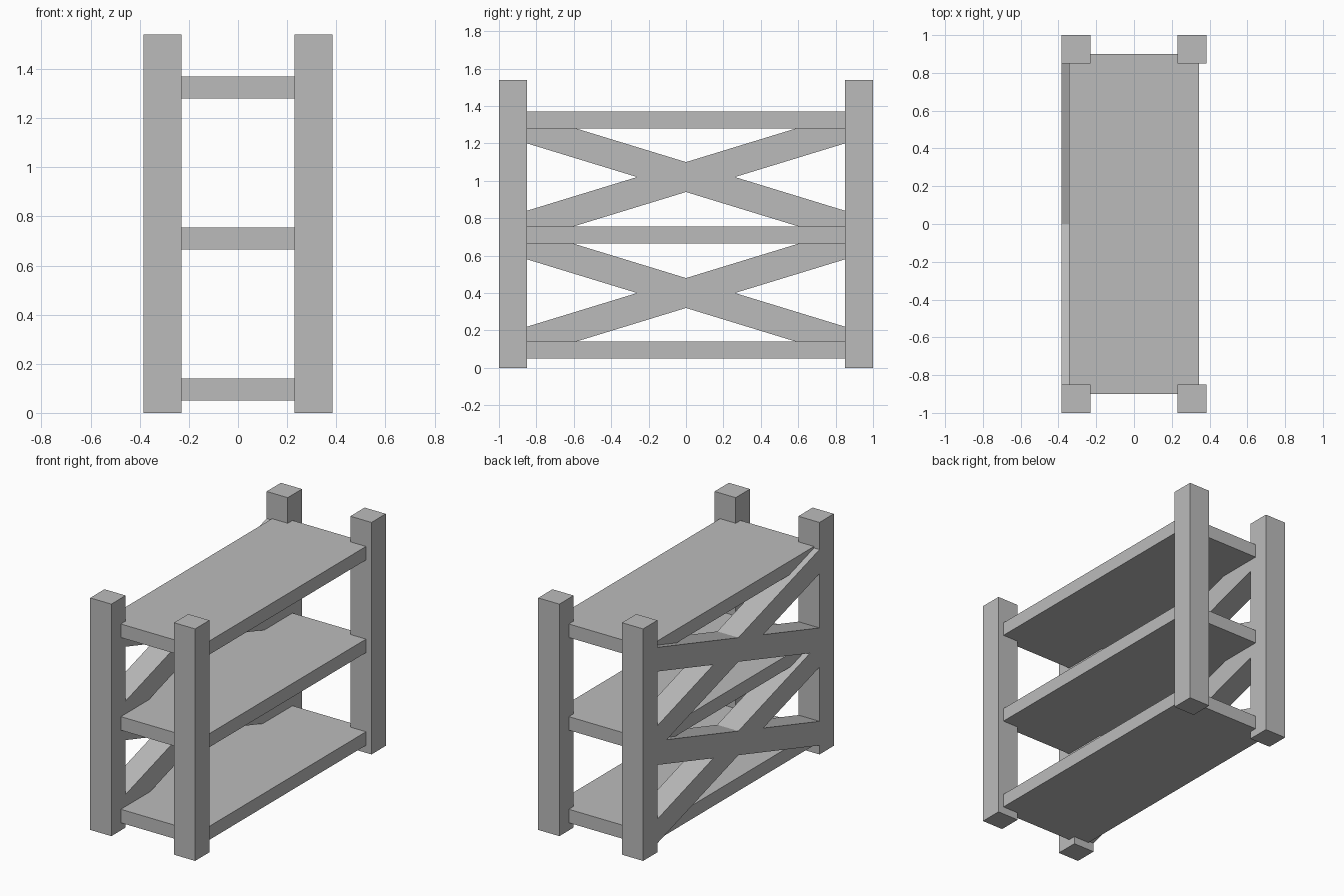
import bpy
import bmesh

cube = bpy.data.objects.get("Cube")
if cube:
    bpy.data.objects.remove(cube, do_unlink=True)

grey = bpy.data.materials.new("plain_grey")
grey.use_nodes = True
colour = (0.5, 0.5, 0.5, 1)
grey.diffuse_color = colour
grey.node_tree.nodes["Principled BSDF"].inputs["Base Color"].default_value = colour


def prism(name, outline, x0, x1):
    """Extrude a (y, z) outline along x."""
    bm = bmesh.new()
    face = bm.faces.new([bm.verts.new((x0, y, z)) for y, z in outline])
    ext = bmesh.ops.extrude_face_region(bm, geom=[face])
    new = [v for v in ext["geom"] if isinstance(v, bmesh.types.BMVert)]
    bmesh.ops.translate(bm, verts=new, vec=(x1 - x0, 0, 0))
    bmesh.ops.recalc_face_normals(bm, faces=bm.faces)
    mesh = bpy.data.meshes.new(name)
    bm.to_mesh(mesh)
    bm.free()
    mesh.materials.append(grey)
    obj = bpy.data.objects.new(name, mesh)
    bpy.context.collection.objects.link(obj)
    return obj


def box(name, x0, x1, y0, y1, z0, z1):
    return prism(name, [(y0, z0), (y1, z0), (y1, z1), (y0, z1)], x0, x1)


OUT, INN = 0.385, 0.23      # outer and inner x of the posts
END = 0.85                  # inner y of the posts

# Corner posts
for side, x0, x1 in (("left", INN, OUT), ("right", -OUT, -INN)):
    for end, y0, y1 in (("front", -1, -END), ("back", END, 1)):
        box(f"{end}_{side}_post", x0, x1, y0, y1, 0, 1.54)

# Shelves, let into the posts
for level, z in (("bottom", 0.05), ("middle", 0.665), ("top", 1.28)):
    box(f"{level}_shelf", -0.345, 0.345, -0.9, 0.9, z, z + 0.09)

# Crossed braces on one long side, each cross a single outline
half, rise = 0.08, 0.26
notch = END * half / rise
quarter = [(0, half), (END, rise + half), (END, rise - half), (notch, 0)]
right_half = quarter + [(y, -z) for y, z in quarter[2:0:-1]]
outline = right_half + [(-y, -z) for y, z in right_half]
for level, zc in (("lower", 0.40), ("upper", 1.02)):
    prism(f"{level}_cross_brace", [(y, z + zc) for y, z in outline], -OUT, -INN)
